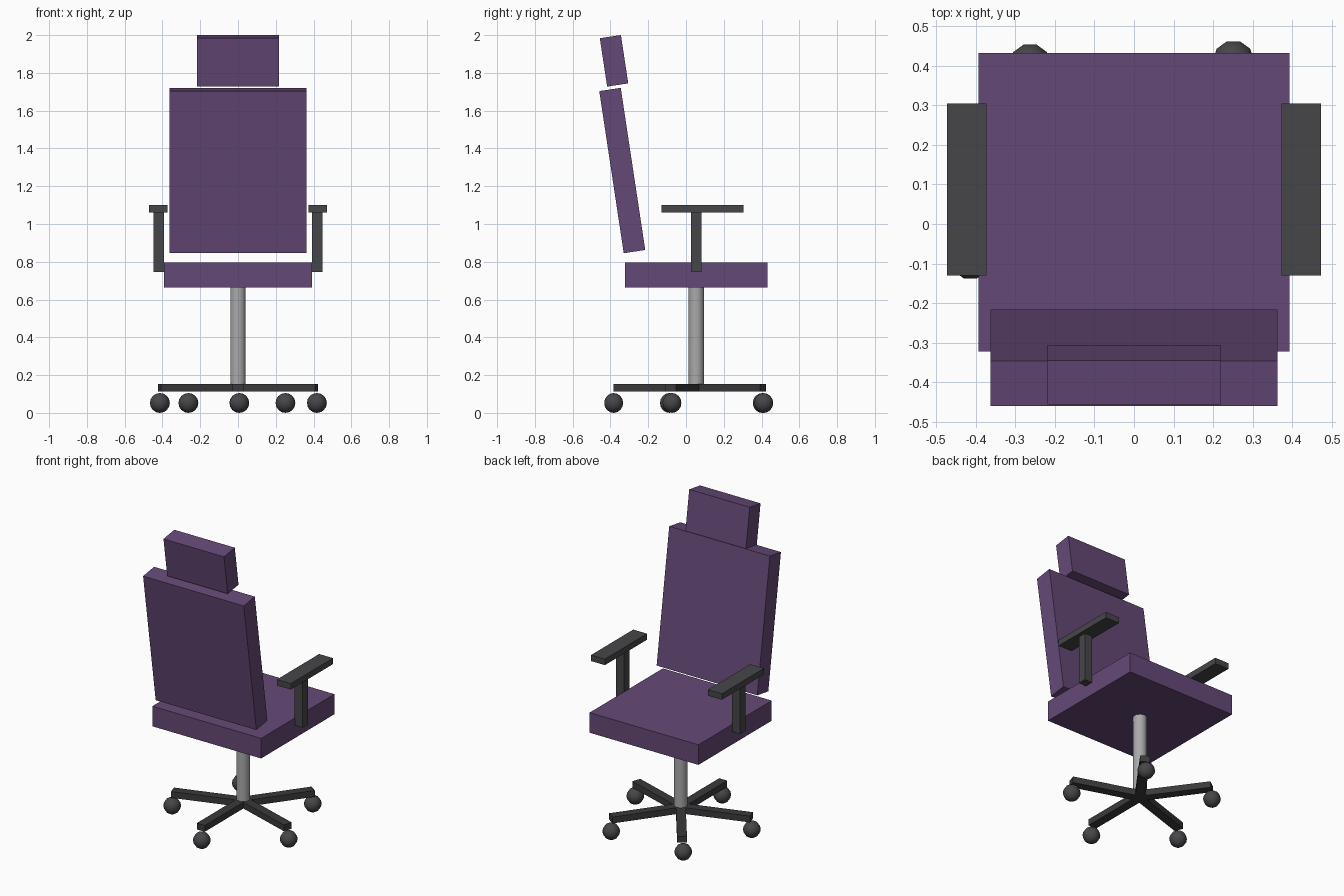
import bpy, bmesh, math
from mathutils import Matrix

if "Cube" in bpy.data.objects:
    bpy.data.objects.remove(bpy.data.objects["Cube"])


def material(name, rgb):
    m = bpy.data.materials.new(name)
    m.diffuse_color = (*rgb, 1)
    m.use_nodes = True
    m.node_tree.nodes["Principled BSDF"].inputs["Base Color"].default_value = m.diffuse_color
    return m


PURPLE = material("purple fabric", (0.130, 0.066, 0.183))
DARK = material("dark grey plastic", (0.062, 0.062, 0.067))
BASE = material("charcoal base", (0.042, 0.042, 0.045))
STEEL = material("grey metal", (0.40, 0.40, 0.41))

HUB_Y = 0.054      # column and armrest posts share this y
ARM_R = 0.437      # reach of the base arms


def finish(name, bm, mat, smooth=False):
    me = bpy.data.meshes.new(name)
    bm.to_mesh(me)
    bm.free()
    me.materials.append(mat)
    for p in me.polygons:
        p.use_smooth = smooth
    ob = bpy.data.objects.new(name, me)
    bpy.context.collection.objects.link(ob)
    return ob


def box(name, centre, size, mat, tilt=0.0):
    bm = bmesh.new()
    bmesh.ops.create_cube(bm, size=1, matrix=Matrix.Diagonal((*size, 1)))
    ob = finish(name, bm, mat)
    ob.location = centre
    ob.rotation_euler.x = tilt
    return ob


# cushions
box("seat", (0, 0.055, 0.73), (0.785, 0.755, 0.131), PURPLE)
box("backrest", (0, -0.3375, 1.283), (0.726, 0.115, 0.868), PURPLE, 0.15)
box("headrest", (0, -0.381, 1.864), (0.436, 0.113, 0.259), PURPLE, 0.15)

# armrests
for side, s in (("left", -1), ("right", 1)):
    box(side + "_arm_post", (s * 0.419, HUB_Y, 0.905), (0.056, 0.056, 0.316), DARK)
    box(side + "_arm_pad", (s * 0.422, 0.087, 1.081), (0.1, 0.435, 0.039), DARK)

# column
bm = bmesh.new()
bmesh.ops.create_cone(bm, cap_ends=True, segments=10, radius1=0.042, radius2=0.042,
                      depth=0.53, matrix=Matrix.Translation((0, HUB_Y, 0.415)))
for f in bm.faces:
    f.smooth = True
for e in bm.edges:
    e.smooth = all(abs(f.normal.z) < 0.5 for f in e.link_faces)
col = finish("column", bm, STEEL, True)
for p in col.data.polygons:
    p.use_smooth = abs(p.normal.z) < 0.5

# five-armed base with ball casters
for i in range(5):
    a = math.radians(-90 + 72 * i)
    arm = box(f"base_arm_{i + 1}",
              (ARM_R / 2 * math.cos(a), HUB_Y + ARM_R / 2 * math.sin(a), 0.133),
              (ARM_R, 0.058, 0.041), BASE)
    arm.rotation_euler.z = a
    bm = bmesh.new()
    bmesh.ops.create_uvsphere(bm, u_segments=10, v_segments=8, radius=0.0525,
                              matrix=Matrix.Rotation(math.pi / 2, 4, 'Z'))
    wheel = finish(f"caster_{i + 1}", bm, DARK, True)
    off = 0.007    # casters sit slightly to one side of the arm
    wheel.location = (ARM_R * math.cos(a) - off * math.sin(a),
                      HUB_Y + ARM_R * math.sin(a) + off * math.cos(a), 0.0525)
